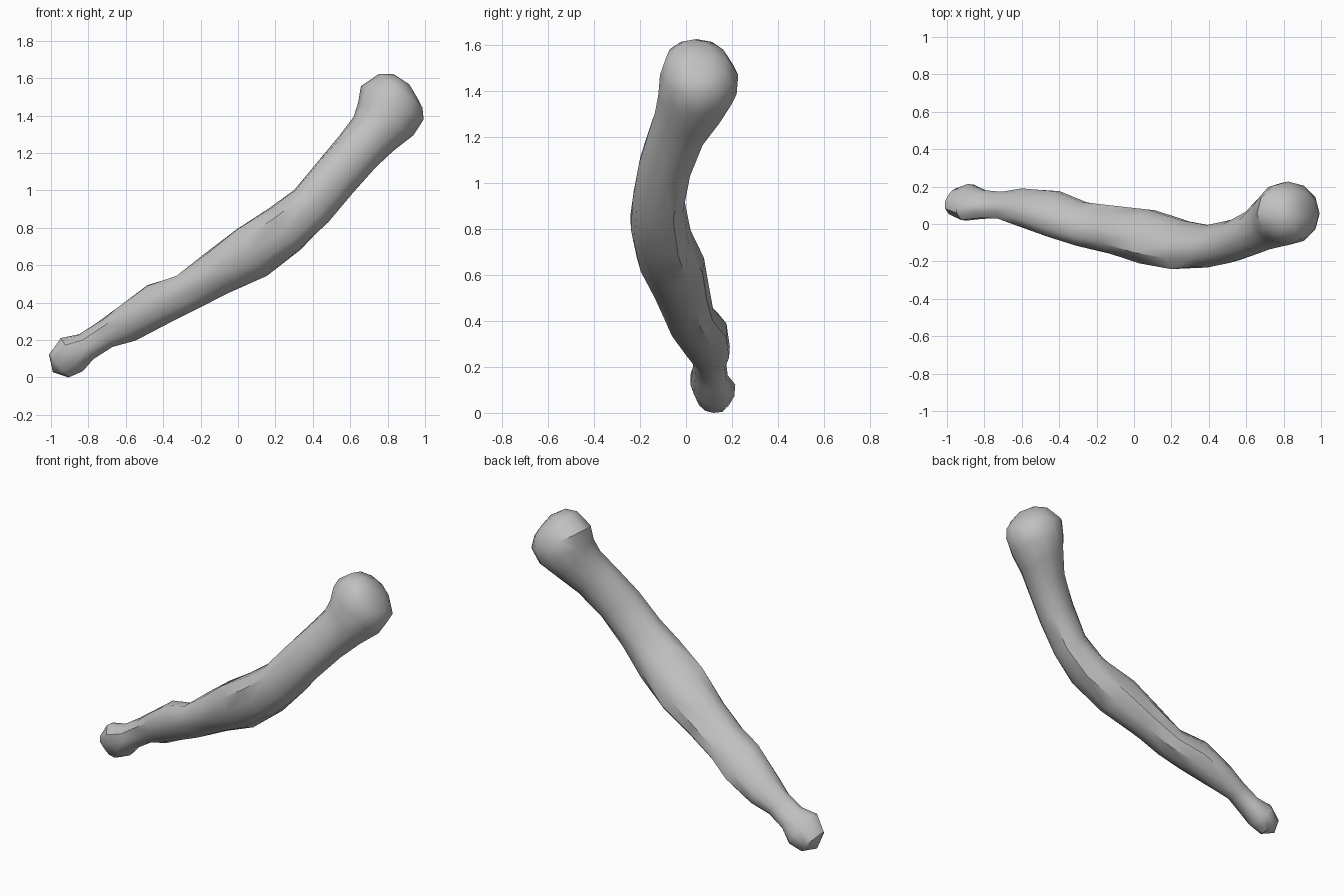
import bpy, bmesh, math, random
from mathutils import Vector

cube = bpy.data.objects.get("Cube")
if cube:
    bpy.data.objects.remove(cube, do_unlink=True)

random.seed(4)
SIDES = 12

grey = bpy.data.materials.new("plain grey")
grey.use_nodes = True
colour = (.53, .53, .53, 1)
grey.diffuse_color = colour
grey.node_tree.nodes["Principled BSDF"].inputs["Base Color"].default_value = colour

# Cross-sections from foot to knob, in hundredths:
# centre x, y, z, then half height and half depth
stations = [
    (-96, 12, 8.5, 8, 7), (-89, 11.5, 14.5, 10.5, 9.5), (-81, 10.5, 18.5, 7.5, 7.5),
    (-71, 10, 25, 7.5, 7), (-60, 9, 31, 10, 10), (-43, 5, 41, 12, 12.5),
    (-28, 0, 47.5, 10.3, 11.5), (-12, -3, 57.5, 12.3, 12.5), (7, -7, 69.5, 14.8, 15),
    (25, -11, 81.5, 13.7, 13), (39, -12, 94, 12.5, 11.5), (52, -9, 109.5, 12.5, 11.5),
    (64, -4, 123, 12.9, 12.5), (72.5, 1.5, 132.5, 14, 15), (79, 5, 140.5, 17.2, 17),
    (82.5, 5.7, 149, 19, 17), (87, 4.5, 155.5, 14.7, 13.5), (89.5, 3.5, 158, 9, 8.5),
]
centres = [Vector(s[:3]) / 100 for s in stations]
last = len(stations) - 1


def section_axis(i):
    """Upward direction across the shaft, kept in the xz plane."""
    along = centres[min(i + 1, last)] - centres[max(i - 1, 0)]
    return Vector((-along.z, 0, along.x)).normalized()


def ring(bm, i):
    up, back = section_axis(i), Vector((0, 1, 0))
    height, depth = stations[i][3] / 100, stations[i][4] / 100
    # the shaft is a slanted oval: full at top front and lower back,
    # flattened at the upper back, fading to a round knob
    rugged = max(0, min(1, (last - 4 - i) / 4))
    verts = []
    for k in range(SIDES):
        a = math.tau * k / SIDES
        slant = math.sin(2 * a)
        if slant < 0:
            shape = -.14 * slant
        else:
            shape = -.18 * slant if math.cos(a) > 0 else 0
        scale = 1 + rugged * (shape + random.uniform(-.05, .05))
        verts.append(bm.verts.new(centres[i] + scale * (
            up * math.cos(a) * height + back * math.sin(a) * depth)))
    return verts


def close_end(bm, verts, tip):
    point = bm.verts.new(tip)
    for k in range(SIDES):
        bm.faces.new((verts[k], verts[(k + 1) % SIDES], point))


# Shaft with foot and knob, skinned ring by ring
bm = bmesh.new()
rings = [ring(bm, i) for i in range(len(stations))]
for low, high in zip(rings, rings[1:]):
    for k in range(SIDES):
        n = (k + 1) % SIDES
        bm.faces.new((low[k], low[n], high[n], high[k]))
close_end(bm, rings[0], Vector((-.99, .12, .05)))
close_end(bm, rings[-1], Vector((.915, .03, 1.59)))
bmesh.ops.triangulate(bm, faces=bm.faces[:])
bmesh.ops.recalc_face_normals(bm, faces=bm.faces[:])

# Stand on the ground
floor = min(v.co.z for v in bm.verts)
bmesh.ops.translate(bm, verts=bm.verts[:], vec=(0, 0, -floor))

mesh = bpy.data.meshes.new("bone_shaft")
bm.to_mesh(mesh)
bm.free()
mesh.materials.append(grey)
shaft = bpy.data.objects.new("bone_shaft", mesh)
bpy.context.collection.objects.link(shaft)

bpy.context.view_layer.objects.active = shaft
shaft.select_set(True)
bpy.ops.object.shade_smooth_by_angle(angle=math.radians(40))
